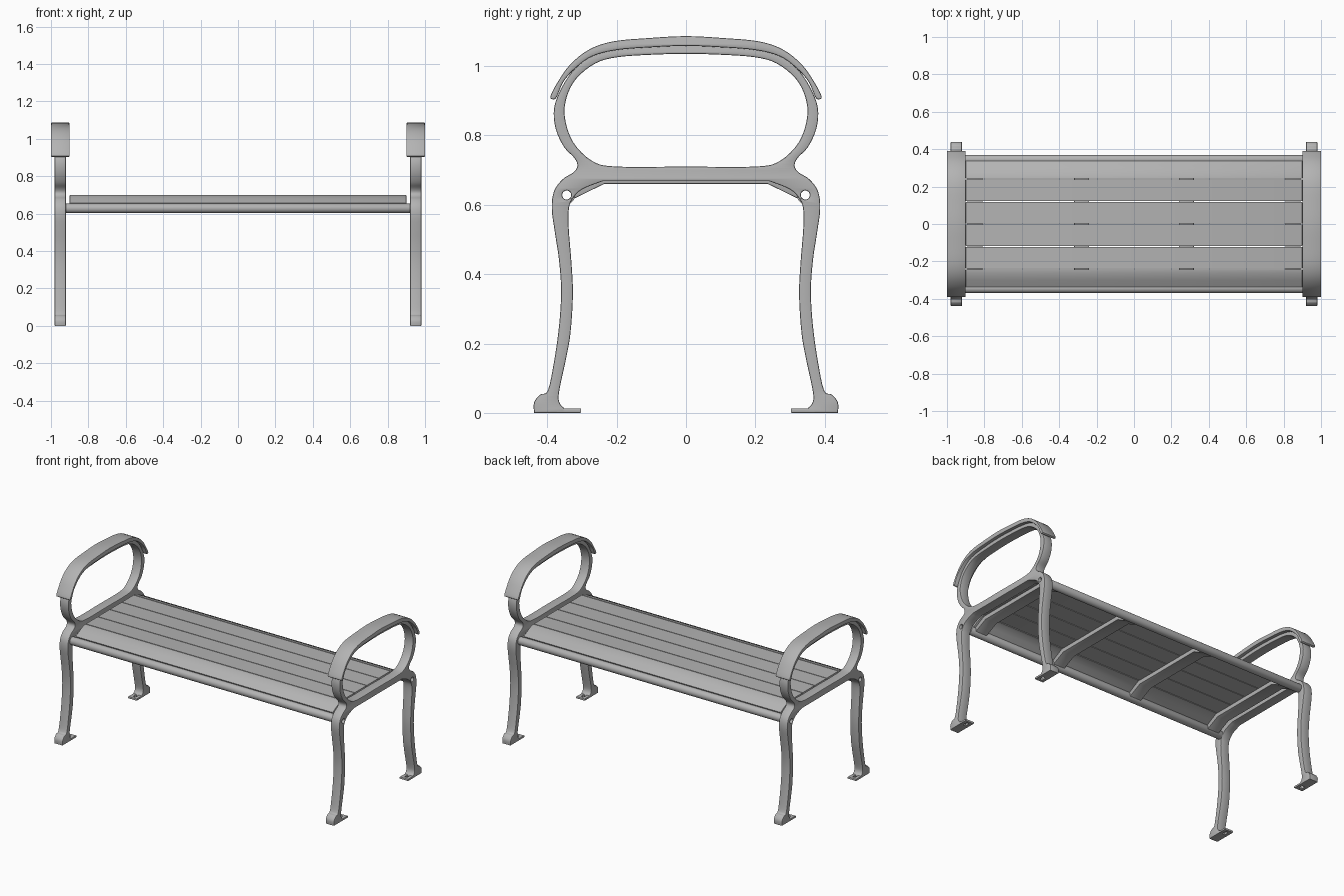
import bpy, bmesh, math

if "Cube" in bpy.data.objects:
    bpy.data.objects.remove(bpy.data.objects["Cube"], do_unlink=True)

metal = bpy.data.materials.new("grey_metal")
metal.use_nodes = True
GREY = (0.45, 0.45, 0.45, 1)
metal.diffuse_color = GREY
for node in metal.node_tree.nodes:
    if node.type == 'BSDF_PRINCIPLED':
        node.inputs["Base Color"].default_value = GREY

ACROSS = (math.pi / 2, 0, math.pi / 2)   # profile in y-z, thickness along x
FLAT = (0, 0, 0)                         # profile in x-y, thickness along z


def mirrored(half):
    """Close a half outline by mirroring it; its first and last points lie on the axis."""
    return half + [(-a, b) for a, b in reversed(half) if a > 0]


def smooth(points, steps=4):
    """Closed smooth outline through the points; a doubled point makes a corner."""
    out, n = [], len(points)
    for i in range(n):
        p0, p1, p2, p3 = (points[(i + k) % n] for k in (-1, 0, 1, 2))
        if p1 == p2:
            continue
        for s in range(steps):
            t = s / steps
            out.append(tuple(
                0.5 * (2 * b + (c - a) * t + (2 * a - 5 * b + 4 * c - d) * t ** 2
                       + (3 * b - a - 3 * c + d) * t ** 3)
                for a, b, c, d in zip(p0, p1, p2, p3)))
    return out


def ellipse(cx, cy, rx, ry, n=20):
    return [(cx + rx * math.cos(math.tau * i / n), cy + ry * math.sin(math.tau * i / n))
            for i in range(n)]


def extrusion(name, outlines, width, location=(0, 0, 0), rotation=ACROSS, bevel=0.004):
    """Solid made from flat outlines (inner ones are holes) with rounded rims."""
    curve = bpy.data.curves.new(name, 'CURVE')
    curve.dimensions = '2D'
    curve.fill_mode = 'BOTH'
    curve.extrude = width / 2 - bevel
    curve.bevel_depth = bevel
    curve.bevel_resolution = 1
    curve.offset = -bevel
    for outline in outlines:
        spline = curve.splines.new('POLY')
        spline.points.add(len(outline) - 1)
        for point, (a, b) in zip(spline.points, outline):
            point.co = (a, b, 0, 1)
        spline.use_cyclic_u = True
    source = bpy.data.objects.new(name + "_outline", curve)
    bpy.context.scene.collection.objects.link(source)
    bpy.context.view_layer.update()
    graph = bpy.context.evaluated_depsgraph_get()
    mesh = bpy.data.meshes.new_from_object(source.evaluated_get(graph))
    bpy.data.objects.remove(source, do_unlink=True)
    bpy.data.curves.remove(curve)

    bm = bmesh.new()
    bm.from_mesh(mesh)
    bmesh.ops.remove_doubles(bm, verts=bm.verts, dist=0.00005)
    bmesh.ops.recalc_face_normals(bm, faces=bm.faces)
    bm.to_mesh(mesh)
    bm.free()
    mesh.materials.clear()
    mesh.materials.append(metal)
    mesh.shade_smooth()
    mesh.set_sharp_from_angle(angle=math.radians(35))
    obj = bpy.data.objects.new(name, mesh)
    obj.location, obj.rotation_euler = location, rotation
    bpy.context.scene.collection.objects.link(obj)
    return obj


# End frame: arm loop, seat rail and two legs in one casting
frame_half = [
    (0, 1.06), (.11, 1.056), (.21, 1.046), (.27, 1.03), (.32, .993), (.357, .94),
    (.38, .88), (.376, .82), (.352, .767), (.322, .735), (.313, .712), (.325, .693),
    (.355, .674), (.38, .64), (.387, .59), (.378, .52), (.366, .44), (.36, .35),
    (.366, .25), (.38, .15), (.398, .065), (.42, .053), (.438, .03), (.438, 0), (.438, 0),
    (.35, 0), (.35, 0), (.35, .012), (.364, .028), (.366, .06), (.345, .16), (.333, .23),
    (.326, .34), (.33, .43), (.338, .53), (.338, .585), (.328, .615), (.3, .644),
    (.24, .668), (.24, .668), (0, .668)]
loop_half = [
    (0, 1.035), (.11, 1.032), (.2, 1.025), (.26, 1.008), (.315, .965), (.344, .91),
    (.349, .85), (.325, .78), (.27, .726), (.2, .71), (0, .71)]
BOLT_Y, BOLT_Z = 0.344, 0.628

# Arm cap following the top of the loop
cap_half = [
    (0, 1.086), (.1, 1.081), (.21, 1.071), (.28, 1.047), (.335, 1.003), (.372, .95),
    (.391, .912), (.384, .904), (.373, .91), (.353, .955), (.318, .994), (.27, 1.028),
    (.2, 1.046), (.1, 1.054), (0, 1.058)]

foot_outline = [(-.03, -.035), (.03, -.035), (.03, .035), (-.03, .035)]

for side, x in (("left", 0.95), ("right", -0.95)):
    bolt_holes = [ellipse(s * BOLT_Y, BOLT_Z, .013, .013) for s in (-1, 1)]
    extrusion(side + "_end_frame",
              [smooth(mirrored(frame_half)), smooth(mirrored(loop_half))] + bolt_holes,
              0.06, (x, 0, 0))
    extrusion(side + "_arm_cap", [smooth(mirrored(cap_half))], 0.10, (x, 0, 0))
    # Slotted mounting tabs on the feet
    for end, s in (("front", -1), ("back", 1)):
        extrusion(f"{side}_{end}_foot_tab", [foot_outline, ellipse(0, 0, .009, .018)],
                  0.013, (x, s * 0.337, 0.0065), FLAT, 0.003)

# Flat seat slats
for i in range(4):
    y = (i - 1.5) * 0.12
    extrusion(f"seat_slat_{i + 1}",
              [[(y - .058, .685), (y + .058, .685), (y + .058, .70), (y - .058, .70)]],
              1.80, bevel=0.003)

# Sloping outer slats and hollow edge rods
slope = [(.243, .70), (.262, .698), (.30, .68), (.338, .658), (.332, .644), (.296, .666),
         (.26, .684), (.243, .685)]
for end, s in (("front", -1), ("back", 1)):
    extrusion(end + "_sloping_slat", [[(s * a, b) for a, b in slope]], 1.80, bevel=0.003)
    extrusion(end + "_edge_rod",
              [ellipse(s * BOLT_Y, BOLT_Z, .025, .025, 24),
               ellipse(s * BOLT_Y, BOLT_Z, .013, .013)], 1.84, bevel=0.001)

# Cross straps under the seat
strap_half = [(0, .687), (.25, .687), (.328, .646), (.32, .619), (.236, .66), (0, .66)]
for i, x in enumerate((-0.85, -0.28, 0.28, 0.85)):
    extrusion(f"seat_strap_{i + 1}", [mirrored(strap_half)], 0.08, (x, 0, 0), bevel=0.003)
